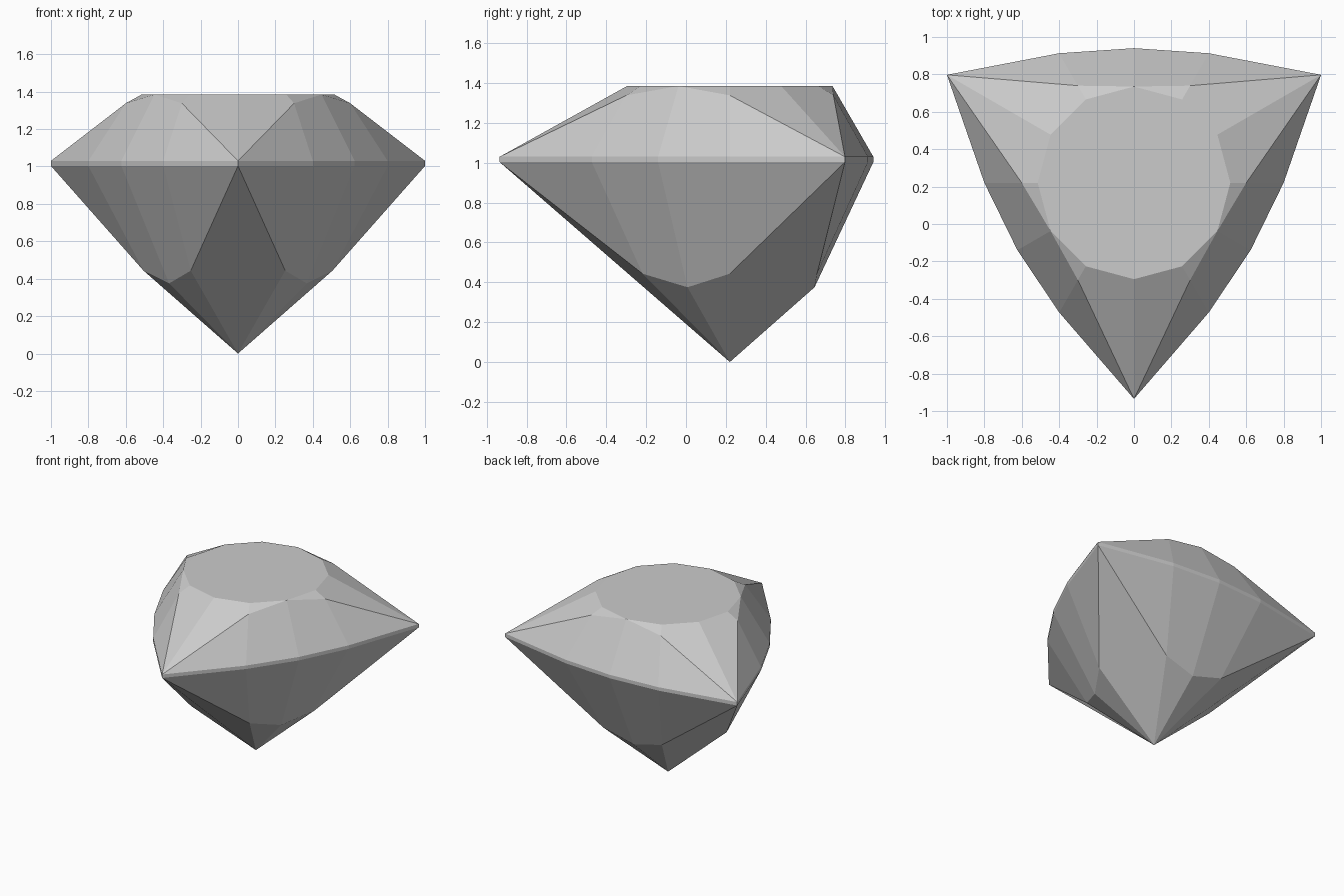
import bpy, bmesh
from math import sin, cos, radians

cube = bpy.data.objects.get("Cube")
if cube:
    bpy.data.objects.remove(cube, do_unlink=True)

CENTRE_Y = 0.22

# Grey stone material
stone = bpy.data.materials.new("grey stone")
stone.use_nodes = True
grey = (0.6, 0.6, 0.6, 1)
stone.diffuse_color = grey
stone.node_tree.nodes["Principled BSDF"].inputs["Base Color"].default_value = grey

bm = bmesh.new()


def ring(radius, z, step=30):
    """Points keyed by angle; radius and z are functions of the angle."""
    return {a: bm.verts.new((radius(a) * cos(radians(a)),
                             CENTRE_Y + radius(a) * sin(radians(a)), z(a)))
            for a in range(0, 360, step)}


def girdle_radius(a):
    # Corners at 30, 150 and 270 degrees, bowed sides between them
    return {30: 1.155, 90: 0.72}.get(a % 120, 0.8)


def is_side(a):
    return a % 60 == 30


# Rings of facet corners, from the table down to the point
table = ring(lambda a: 0.515, lambda a: 1.385)
star = ring(lambda a: 0.6, lambda a: 1.338, 60)
girdle_top = ring(girdle_radius, lambda a: 1.03)
girdle_low = ring(girdle_radius, lambda a: 1.003)
lower = ring(lambda a: 0.425 if is_side(a) else 0.505,
             lambda a: 0.375 if is_side(a) else 0.443)
point = bm.verts.new((0, CENTRE_Y, 0))

bm.faces.new(table.values())

# Girdle band
for a in range(0, 360, 30):
    b = (a + 30) % 360
    bm.faces.new((girdle_low[a], girdle_low[b], girdle_top[b], girdle_top[a]))

# Crown and pavilion facets: three corners, each mirrored to both sides
for corner in (30, 150, 270):
    for s in (1, -1):
        near, side = (corner + s * 30) % 360, (corner + s * 60) % 360
        bm.faces.new((girdle_top[corner], star[near], table[near], table[corner]))
        bm.faces.new((girdle_top[corner], girdle_top[near], star[near]))
        bm.faces.new((girdle_top[near], girdle_top[side], table[side], star[near]))
        bm.faces.new((star[near], table[side], table[near]))
        bm.faces.new((girdle_low[corner], girdle_low[near], lower[near]))
        bm.faces.new((girdle_low[near], girdle_low[side], lower[side], lower[near]))
        bm.faces.new((lower[near], lower[side], point))
    # Long kite from each corner to the point
    bm.faces.new((girdle_low[corner], lower[(corner + 30) % 360], point,
                  lower[(corner - 30) % 360]))

bmesh.ops.recalc_face_normals(bm, faces=bm.faces)
mesh = bpy.data.meshes.new("gemstone")
bm.to_mesh(mesh)
bm.free()
mesh.materials.append(stone)
bpy.context.collection.objects.link(bpy.data.objects.new("gemstone", mesh))
